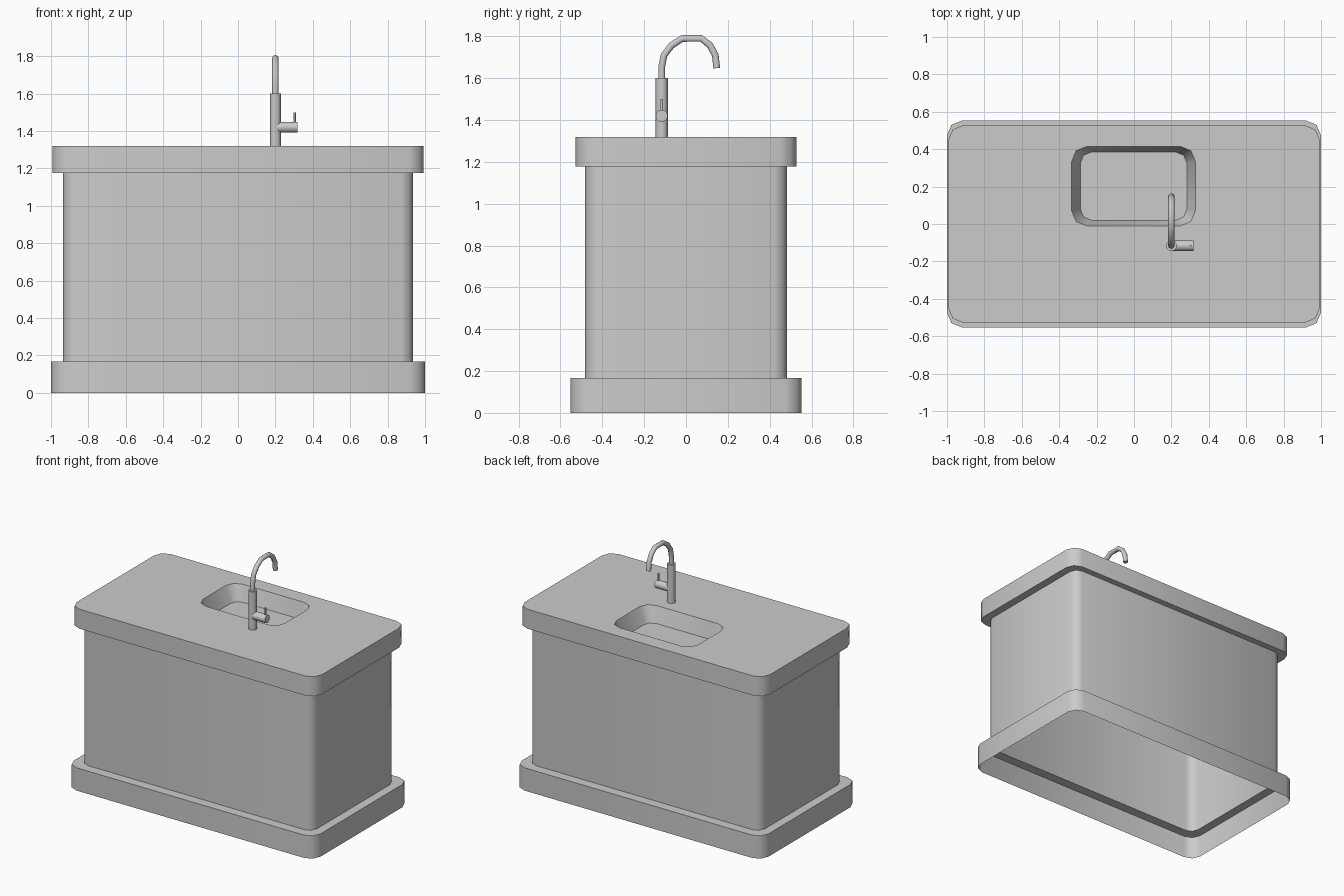
import bpy, bmesh, math
from mathutils import Vector

if "Cube" in bpy.data.objects:
    bpy.data.objects.remove(bpy.data.objects["Cube"])


def finish(name, bm):
    bmesh.ops.recalc_face_normals(bm, faces=bm.faces)
    me = bpy.data.meshes.new(name)
    bm.to_mesh(me)
    bm.free()
    ob = bpy.data.objects.new(name, me)
    bpy.context.collection.objects.link(ob)
    bpy.ops.object.select_all(action='DESELECT')
    ob.select_set(True)
    bpy.context.view_layer.objects.active = ob
    bpy.ops.object.shade_smooth_by_angle(angle=math.radians(50))
    return ob


def rounded(x0, x1, y0, y1, r, z):
    """Rectangle with two-segment rounded corners."""
    pts = []
    corners = [(x1 - r, y1 - r), (x0 + r, y1 - r), (x0 + r, y0 + r), (x1 - r, y0 + r)]
    for i, (cx, cy) in enumerate(corners):
        for k in range(3):
            a = math.radians(90 * i + 45 * k)
            pts.append(Vector((cx + r * math.cos(a), cy + r * math.sin(a), z)))
    return pts


def loft(name, rings, cap_start=False, cap_end=False):
    bm = bmesh.new()
    vs = [[bm.verts.new(p) for p in ring] for ring in rings]
    n = len(rings[0])
    for a, b in zip(vs, vs[1:]):
        for i in range(n):
            j = (i + 1) % n
            bm.faces.new((a[i], a[j], b[j], b[i]))
    if cap_start:
        bm.faces.new(vs[0][::-1])
    if cap_end:
        bm.faces.new(vs[-1])
    return finish(name, bm)


def tube(name, path, r, sides):
    """Round tube swept along a planar path, capped at both ends."""
    path = [Vector(p) for p in path]
    first = (path[1] - path[0]).normalized()
    side = Vector((0, 1, 0)) if abs(first.x) > 0.5 else Vector((1, 0, 0))
    rings = []
    for i, p in enumerate(path):
        t = (path[min(i + 1, len(path) - 1)] - path[max(i - 1, 0)]).normalized()
        up = t.cross(side).normalized()
        rings.append([p + r * (math.cos(a) * side + math.sin(a) * up)
                      for a in (2 * math.pi * k / sides for k in range(sides))])
    return loft(name, rings, True, True)


def centred(hx, hy, r, z):
    return rounded(-hx, hx, -hy, hy, r, z)


BODY = (0.935, 0.482, 0.06)
SLAB = (0.993, 0.528, 0.08)
PLINTH_Z, SLAB_Z, TOP_Z = 0.167, 1.177, 1.32

# Cabinet shell, open underneath
loft("plinth", [centred(1.0, 0.553, 0.08, 0), centred(1.0, 0.553, 0.08, PLINTH_Z),
                centred(*BODY, PLINTH_Z)])
loft("cabinet_body", [centred(*BODY, PLINTH_Z), centred(*BODY, SLAB_Z)])

# Worktop with the sunken basin
opening = rounded(-0.333, 0.328, -0.01, 0.415, 0.08, TOP_Z)
loft("worktop", [centred(*BODY, SLAB_Z), centred(*SLAB, SLAB_Z),
                 centred(*SLAB, TOP_Z), opening])
loft("sink_basin", [opening, rounded(-0.287, 0.283, 0.02, 0.385, 0.06, 1.205)],
     cap_end=True)

# Tap: post, curved spout, side valve and lever
TX, TY = 0.2, -0.116
tube("tap_post", [(TX, TY, TOP_Z), (TX, TY, 1.6)], 0.029, 12)
spout = [(TY, 1.59), (TY, 1.655), (-0.105, 1.71), (-0.069, 1.757), (-0.018, 1.79),
         (0.073, 1.79), (0.115, 1.757), (0.14, 1.71), (0.147, 1.648)]
tube("tap_spout", [(TX, y, z) for y, z in spout], 0.017, 10)
tube("tap_valve", [(TX, TY, 1.42), (0.318, TY, 1.42)], 0.029, 12)
tube("tap_lever", [(0.303, TY, 1.43), (0.303, TY, 1.5)], 0.006, 8)
